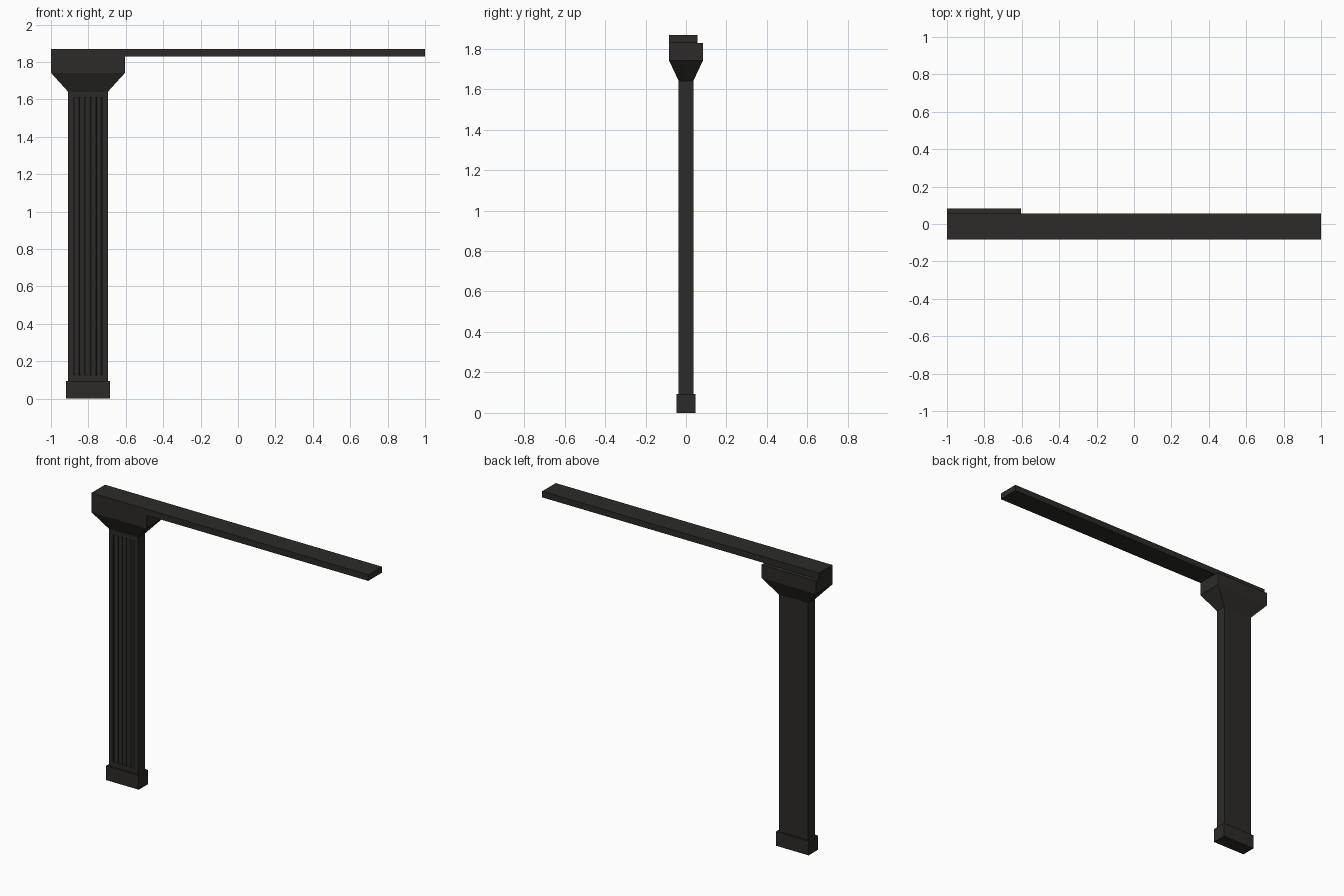
import bpy, bmesh, math

if "Cube" in bpy.data.objects:
    bpy.data.objects.remove(bpy.data.objects["Cube"])

mat = bpy.data.materials.new("dark_stain")
mat.diffuse_color = (0.025, 0.024, 0.022, 1)
mat.use_nodes = True
mat.node_tree.nodes["Principled BSDF"].inputs["Base Color"].default_value = mat.diffuse_color
CX = -0.802  # column centre line


def finish(name, bm):
    bmesh.ops.recalc_face_normals(bm, faces=bm.faces)
    me = bpy.data.meshes.new(name)
    bm.to_mesh(me)
    bm.free()
    me.materials.append(mat)
    ob = bpy.data.objects.new(name, me)
    bpy.context.collection.objects.link(ob)
    return ob


def loft(name, loops, caps=True):
    """Skin a stack of closed 3D loops with equal point counts."""
    bm = bmesh.new()
    rings = [[bm.verts.new(p) for p in loop] for loop in loops]
    n = len(rings[0])
    for a, b in zip(rings, rings[1:]):
        for i in range(n):
            j = (i + 1) % n
            bm.faces.new((a[i], a[j], b[j], b[i]))
    if caps:
        bm.faces.new(rings[0][::-1])
        bm.faces.new(rings[-1])
    return finish(name, bm)


def rect(x0, x1, y0, y1, z):
    return [(x0, y0, z), (x1, y0, z), (x1, y1, z), (x0, y1, z)]


def column_rect(hx, hy, z):
    return rect(CX - hx, CX + hx, -hy, hy, z)


# plinth at the foot
loft("column_base", [column_rect(0.118, 0.048, 0), column_rect(0.118, 0.048, 0.093)])

# plain shaft ends below and above the reeded panel
HX, HY = 0.106, 0.036
Z0, Z1 = 0.125, 1.61
loft("shaft_bottom", [column_rect(HX, HY, 0.093), column_rect(HX, HY, Z0)])
loft("shaft_top", [column_rect(HX, HY, Z1), column_rect(HX, HY, 1.64)])

# reeded shaft: recessed front panel filled with half-round reeds
PANEL, DEPTH, REEDS, SEG = 0.075, 0.014, 5, 6
profile = [(-HX, -HY), (-PANEL, -HY)]
w = 2 * PANEL / REEDS
for r in range(REEDS):
    mid = -PANEL + (r + 0.5) * w
    for s in range(SEG + (r == REEDS - 1)):
        a = math.pi * s / SEG
        profile.append((mid - w / 2 * math.cos(a),
                        -HY + DEPTH - 0.012 * math.sin(a)))
profile += [(PANEL, -HY), (HX, -HY), (HX, HY), (-HX, HY)]
loft("reeded_shaft", [[(CX + x, y, z) for x, y in profile] for z in (Z0, Z1)], caps=False)

# flared capital with a square block on top
loft("capital", [column_rect(HX, HY, 1.64),
                 column_rect(0.198, 0.084, 1.742),
                 column_rect(0.198, 0.084, 1.828)])

# long shelf beam reaching out to the right
loft("top_beam", [rect(-1, 1, -0.084, 0.056, z) for z in (1.828, 1.868)])
